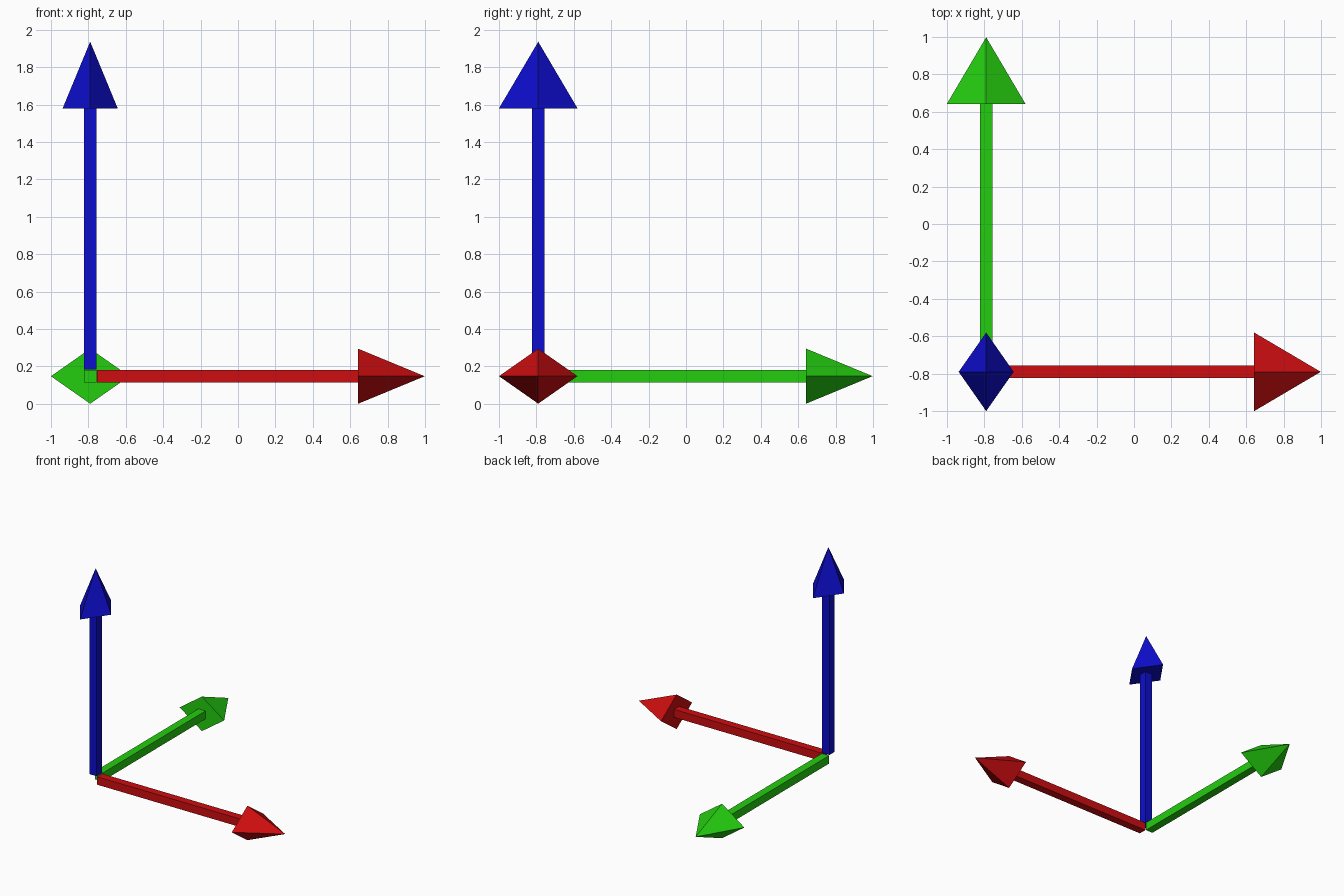
import bpy
import bmesh
from mathutils import Matrix, Vector

cube = bpy.data.objects.get("Cube")
if cube:
    bpy.data.objects.remove(cube, do_unlink=True)

ORIGIN = Vector((-0.79, -0.79, 0.148))
GAP, HEAD_START, TIP = 0.037, 1.432, 1.788   # distances along each arrow
SHAFT_WIDTH = 0.068
HEAD_WIDE, HEAD_NARROW = 0.21, 0.147         # half widths of the head
X, Y, Z = Vector((1, 0, 0)), Vector((0, 1, 0)), Vector((0, 0, 1))


def make_material(name, color):
    mat = bpy.data.materials.new(name)
    mat.use_nodes = True
    mat.diffuse_color = color
    mat.node_tree.nodes["Principled BSDF"].inputs["Base Color"].default_value = color
    return mat


def add_part(name, bm, frame, mat):
    bm.transform(frame)
    bmesh.ops.recalc_face_normals(bm, faces=bm.faces)
    mesh = bpy.data.meshes.new(name)
    bm.to_mesh(mesh)
    bm.free()
    mesh.materials.append(mat)
    bpy.context.collection.objects.link(bpy.data.objects.new(name, mesh))


def add_arrow(name, wide, narrow, axis, mat):
    # Local x, y, z map to the head's wide side, narrow side and the arrow axis
    frame = Matrix.Translation(ORIGIN) @ Matrix((wide, narrow, axis)).transposed().to_4x4()

    # Square shaft
    bm = bmesh.new()
    length = HEAD_START - GAP
    bmesh.ops.create_cube(bm, size=1)
    bmesh.ops.scale(bm, vec=(SHAFT_WIDTH, SHAFT_WIDTH, length), verts=bm.verts)
    bmesh.ops.translate(bm, vec=(0, 0, GAP + length / 2), verts=bm.verts)
    add_part(name + "_shaft", bm, frame, mat)

    # Four-sided head with a diamond base
    bm = bmesh.new()
    length = TIP - HEAD_START
    bmesh.ops.create_cone(bm, cap_ends=True, segments=4, radius1=1, radius2=0, depth=length)
    bmesh.ops.remove_doubles(bm, verts=bm.verts, dist=0.0001)
    bmesh.ops.scale(bm, vec=(HEAD_WIDE, HEAD_NARROW, 1), verts=bm.verts)
    bmesh.ops.translate(bm, vec=(0, 0, HEAD_START + length / 2), verts=bm.verts)
    add_part(name + "_head", bm, frame, mat)


# One arrow along each axis
add_arrow("x_arrow", Y, Z, X, make_material("red", (0.61, 0.004, 0.005, 1)))
add_arrow("y_arrow", X, Z, Y, make_material("green", (0.018, 0.61, 0.005, 1)))
add_arrow("z_arrow", Y, X, Z, make_material("blue", (0.004, 0.004, 0.61, 1)))
